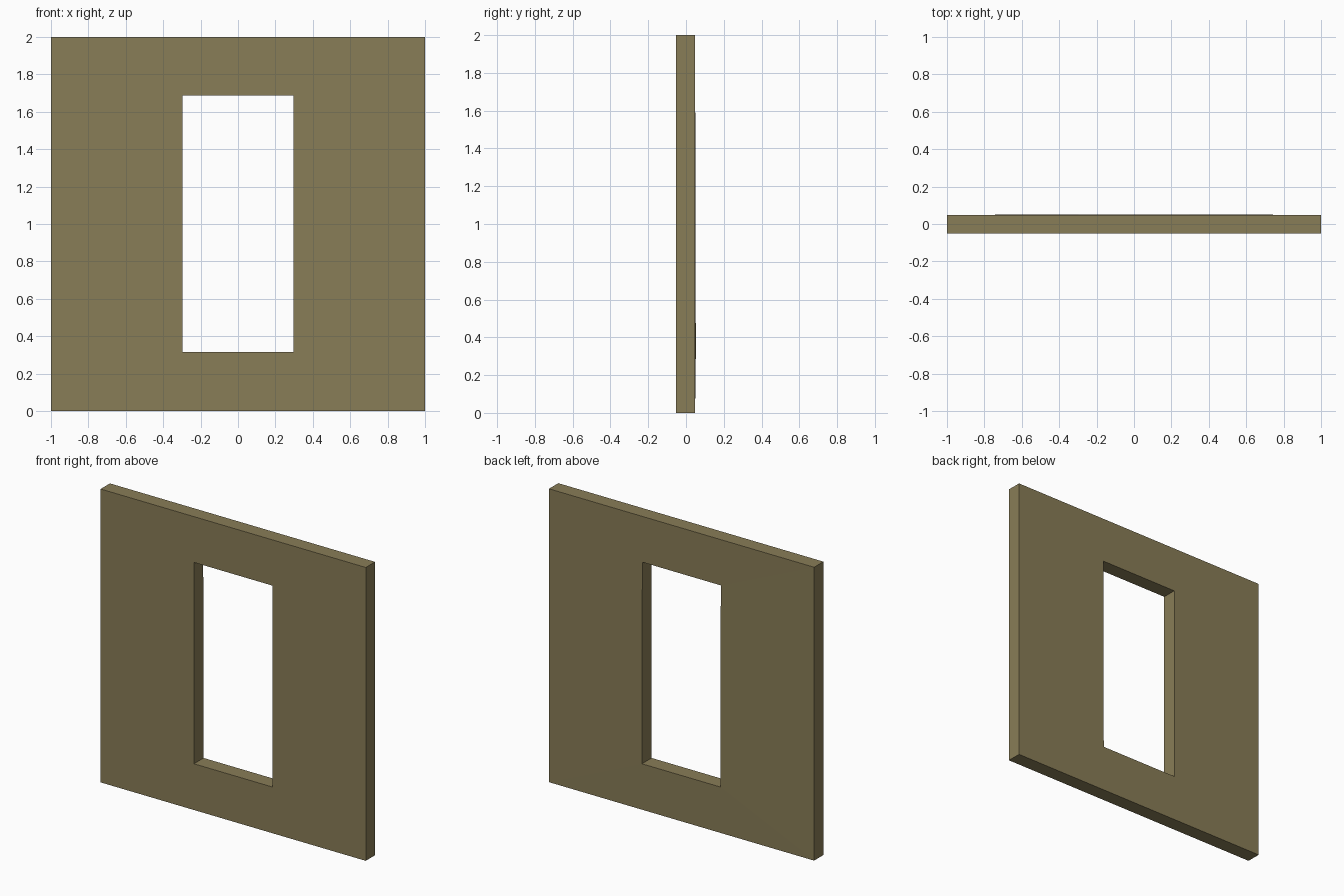
import bpy, bmesh

if "Cube" in bpy.data.objects:
    bpy.data.objects.remove(bpy.data.objects["Cube"])

FRONT, BACK, BULGE = -0.052, 0.048, 0.052


def rect(bm, x0, x1, z0, z1, y_low, y_high):
    """Rectangular ring of four vertices, counter-clockwise from the front."""
    pts = [(x0, y_low, z0), (x1, y_low, z0), (x1, y_high, z1), (x0, y_high, z1)]
    return [bm.verts.new(p) for p in pts]


def bridge(bm, a, b):
    """Quads joining two four-sided rings."""
    for i in range(4):
        j = (i + 1) % 4
        bm.faces.new((a[i], a[j], b[j], b[i]))


outer = (-1.0, 1.0, 0.0, 2.0)
hole = (-0.296, 0.296, 0.315, 1.688)

bm = bmesh.new()
# Outer edge and window opening; the rear sill edge swells out slightly
rings = [rect(bm, *outer, FRONT, FRONT), rect(bm, *hole, FRONT, FRONT),
         rect(bm, *hole, BULGE, BACK), rect(bm, *outer, BACK, BACK)]
for i in range(4):
    bridge(bm, rings[i], rings[(i + 1) % 4])
bmesh.ops.recalc_face_normals(bm, faces=bm.faces)

mesh = bpy.data.meshes.new("window_wall")
bm.to_mesh(mesh)
bm.free()
wall = bpy.data.objects.new("window_wall", mesh)
bpy.context.collection.objects.link(wall)

# Olive-brown wall colour
mat = bpy.data.materials.new("olive_wall")
mat.diffuse_color = (0.25, 0.205, 0.095, 1.0)
mat.use_nodes = True
mat.node_tree.nodes["Principled BSDF"].inputs["Base Color"].default_value = mat.diffuse_color
mesh.materials.append(mat)
